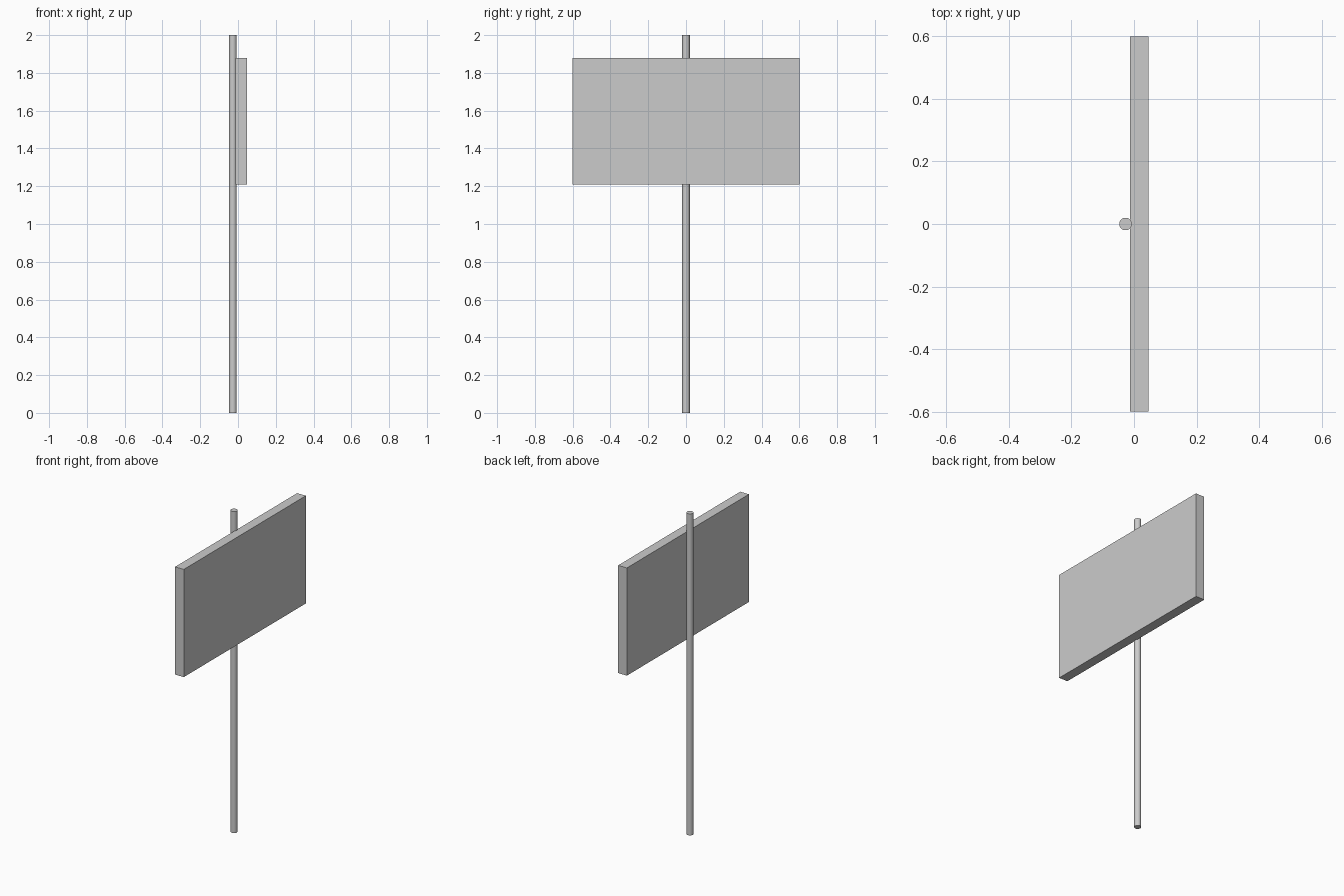
import bpy

cube = bpy.data.objects.get("Cube")
if cube:
    bpy.data.objects.remove(cube, do_unlink=True)

# Single plain grey for the whole sign
grey = bpy.data.materials.new("plain_grey")
grey.use_nodes = True
color = (0.6, 0.6, 0.6, 1.0)
grey.diffuse_color = color
grey.node_tree.nodes["Principled BSDF"].inputs["Base Color"].default_value = color


def finish(name):
    obj = bpy.context.object
    obj.name = obj.data.name = name
    obj.data.materials.append(grey)
    return obj


# Round post standing on the ground
POST_RADIUS, POST_HEIGHT, POST_X = 0.02, 2.0, -0.027
bpy.ops.mesh.primitive_cylinder_add(
    vertices=32, radius=POST_RADIUS, depth=POST_HEIGHT,
    location=(POST_X, 0, POST_HEIGHT / 2))
finish("post")
bpy.ops.object.shade_smooth_by_angle()

# Rectangular board, slightly sunk onto the post
PANEL_SIZE = (0.06, 1.2, 0.67)
bpy.ops.mesh.primitive_cube_add(size=1, location=(0.017, 0, 1.545))
panel = finish("sign_board")
panel.scale = PANEL_SIZE
bpy.ops.object.transform_apply(location=False, rotation=False, scale=True)
